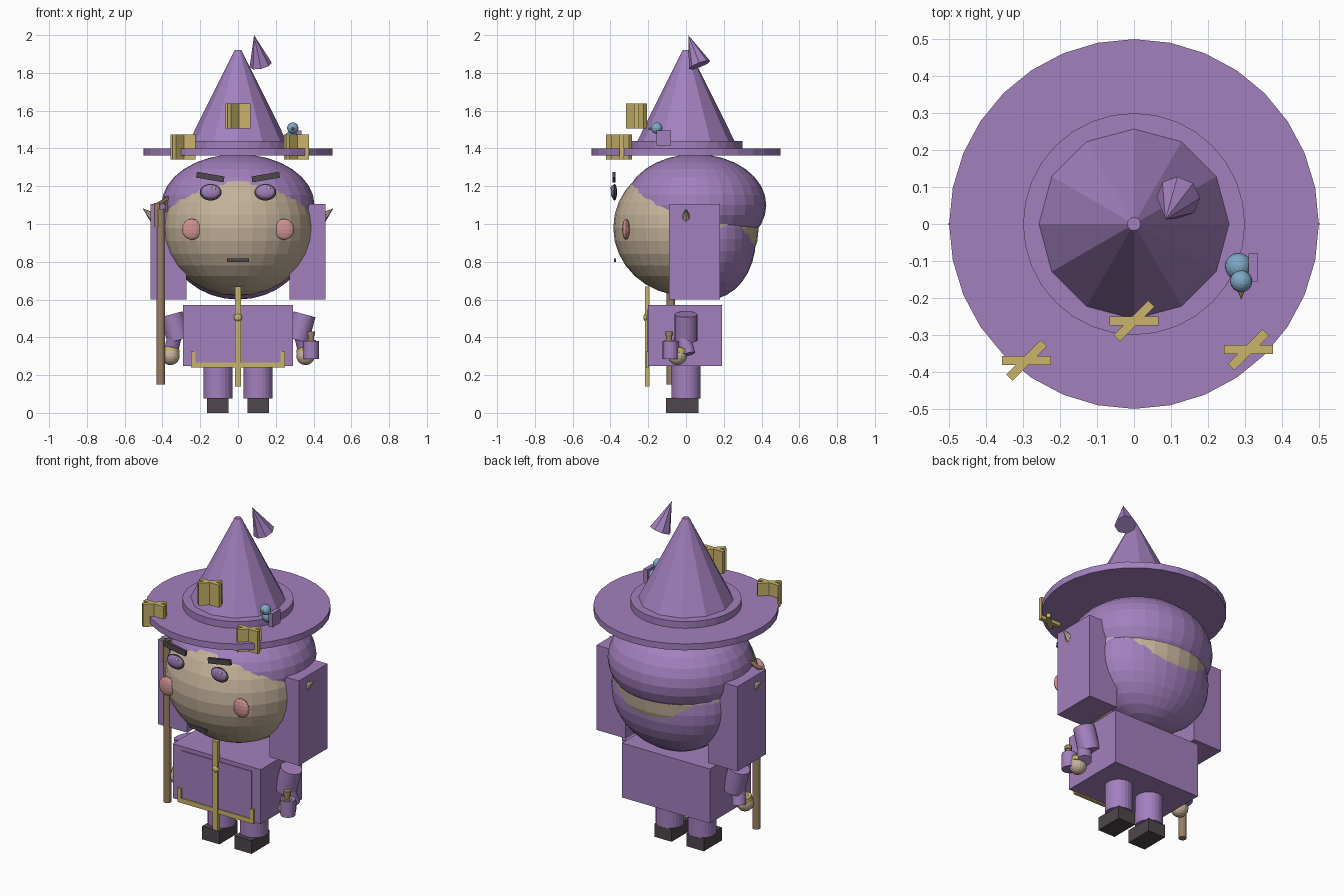
import bpy, math
from mathutils import Vector, Matrix

def material(name, r, g, b):
    m = bpy.data.materials.new(name)
    lin = [(c / 255 / 12.92) if c < 11 else ((c / 255 + 0.055) / 1.055) ** 2.4 for c in (r, g, b)]
    m.diffuse_color = (*lin, 1)
    return m

PURPLE = material("purple cloth", 163, 128, 190)
SKIN = material("skin", 196, 178, 154)
GOLD = material("gold", 202, 180, 106)
PINK = material("pink blush", 206, 146, 144)
DARK = material("dark grey", 78, 70, 76)
WOOD = material("brown wood", 156, 128, 100)
BLUE = material("blue feathers", 128, 168, 198)
WHITE = material("eye highlight", 215, 205, 220)

def finish(name, mat):
    o = bpy.context.object
    o.name = name
    o.data.materials.append(mat)
    return o

def box(name, mat, lo, hi, rot=(0, 0, 0)):
    c = [(a + b) / 2 for a, b in zip(lo, hi)]
    bpy.ops.mesh.primitive_cube_add(size=1, location=c, rotation=rot)
    o = finish(name, mat)
    o.scale = [b - a for a, b in zip(lo, hi)]
    return o

def ball(name, mat, c, r, seg=32, rings=16):
    bpy.ops.mesh.primitive_uv_sphere_add(segments=seg, ring_count=rings, radius=1, location=c)
    o = finish(name, mat)
    o.scale = r
    return o

def rod(name, mat, a, b, r1, r2=None, n=24):
    """Cylinder or cone between two points."""
    a, b = Vector(a), Vector(b)
    bpy.ops.mesh.primitive_cone_add(vertices=n, radius1=r1, radius2=r1 if r2 is None else r2,
                                    depth=(b - a).length, location=(a + b) / 2)
    o = finish(name, mat)
    o.rotation_euler = Vector((0, 0, 1)).rotation_difference(b - a).to_euler()
    return o

# Hat
rod("hat_brim", PURPLE, (0, 0, 1.362), (0, 0, 1.40), 0.5, n=32)
rod("hat_band", PURPLE, (0, 0, 1.395), (0, 0, 1.44), 0.30, n=32)
rod("hat_cone", PURPLE, (0, 0, 1.43), (0, 0, 1.92), 0.262, 0.018, n=12)
rod("hat_tip", PURPLE, (0.12, 0.072, 1.842), (0.085, 0.012, 2.0), 0.06, 0, n=8)

# Crossed gold ornaments on the hat
for i, (x, y, z) in enumerate([(0, -0.262, 1.572), (-0.291, -0.369, 1.408), (0.31, -0.34, 1.408)]):
    for j, ang in enumerate((0, math.pi / 4)):
        box(f"hat_ornament_{i}_{j}", GOLD, (x - 0.066, y - 0.012, z - 0.067),
            (x + 0.066, y + 0.012, z + 0.067), (0, 0, ang))

# Small bird on the brim
ball("bird_body", BLUE, (0.283, -0.115, 1.455), (0.037, 0.037, 0.037), 16, 10)
ball("bird_head", BLUE, (0.29, -0.155, 1.508), (0.03, 0.03, 0.03), 16, 10)
rod("bird_beak", GOLD, (0.29, -0.18, 1.505), (0.29, -0.205, 1.503), 0.01, 0, n=8)
box("bird_wing", PURPLE, (0.31, -0.155, 1.415), (0.335, -0.08, 1.495))

# Head and hair
ball("head", SKIN, (0, 0, 0.98), (0.40, 0.385, 0.36))
ball("hair_cap", PURPLE, (0, 0.05, 1.10), (0.405, 0.375, 0.27))
ball("hair_back", PURPLE, (0, 0.12, 0.92), (0.37, 0.25, 0.32))

# Face and everything mirrored left and right
for s, side in ((-1, "left"), (1, "right")):
    box(f"side_hair_{side}", PURPLE, (s * 0.368 - 0.096, -0.09, 0.60), (s * 0.368 + 0.096, 0.18, 1.105))
    rod(f"ear_{side}", SKIN, (s * 0.43, 0, 1.02), (s * 0.505, 0, 1.083), 0.035, 0, n=8)
    ball(f"eye_{side}", DARK, (s * 0.145, -0.379, 1.168), (0.058, 0.014, 0.044), 16, 10)
    ball(f"iris_{side}", PURPLE, (s * 0.145, -0.384, 1.171), (0.051, 0.014, 0.036), 16, 10)
    ball(f"eye_highlight_{side}", WHITE, (s * 0.145 + 0.017, -0.394, 1.19), (0.011, 0.005, 0.011), 8, 6)
    box(f"eyebrow_{side}", DARK, (s * 0.147 - 0.074, -0.39, 1.233), (s * 0.147 + 0.074, -0.374, 1.264),
        (0, -s * 0.17, 0))
    ball(f"cheek_{side}", PINK, (s * 0.245, -0.318, 0.972), (0.052, 0.02, 0.056), 12, 8)
    # Arm
    rod(f"upper_arm_{side}", PURPLE, (s * 0.352, 0, 0.522), (s * 0.315, 0, 0.385), 0.06)
    rod(f"forearm_{side}", PURPLE, (s * 0.335, -0.015, 0.41), (s * 0.358, 0.012, 0.31), 0.038)
    rod(f"cuff_{side}", GOLD, (s * 0.354, -0.035, 0.34), (s * 0.358, -0.04, 0.315), 0.046)
    ball(f"hand_{side}", SKIN, (s * 0.358, -0.045, 0.302), (0.049, 0.049, 0.049), 16, 10)
    # Leg
    rod(f"leg_{side}", PURPLE, (s * 0.106, 0, 0.075), (s * 0.106, 0, 0.27), 0.077)
    box(f"shoe_{side}", DARK, (s * 0.106 - 0.057, -0.105, 0), (s * 0.106 + 0.057, 0.065, 0.078))
    # Trim ends
    box(f"belt_end_{side}", GOLD, (s * 0.238 - 0.012, -0.212, 0.245), (s * 0.238 + 0.012, -0.195, 0.325))
box("mouth", DARK, (-0.057, -0.382, 0.80), (0.057, -0.37, 0.817))

# Robe body and gold trim
box("robe", PURPLE, (-0.29, -0.20, 0.248), (0.29, 0.19, 0.572))
box("robe_front_panel", PURPLE, (-0.232, -0.206, 0.255), (0.232, -0.198, 0.548))
box("belt", GOLD, (-0.25, -0.212, 0.24), (0.25, -0.195, 0.268))
box("front_strap", GOLD, (-0.017, -0.217, 0.14), (0.017, -0.193, 0.67))
ball("strap_knob", GOLD, (0, -0.21, 0.505), (0.022, 0.016, 0.022), 12, 8)

# Staff with hooked top
rod("staff", WOOD, (-0.409, -0.08, 0.15), (-0.409, -0.08, 1.08), 0.022, n=12)
rod("staff_hook_outer", WOOD, (-0.427, -0.08, 0.985), (-0.427, -0.08, 1.112), 0.018, n=12)
rod("staff_hook_top", WOOD, (-0.427, -0.08, 1.10), (-0.376, -0.085, 1.13), 0.012, n=8)
rod("staff_hook_tip", WOOD, (-0.376, -0.085, 1.145), (-0.376, -0.085, 1.06), 0.012, n=8)

# Bottle held in the right hand
rod("bottle", PURPLE, (0.387, -0.082, 0.285), (0.387, -0.082, 0.38), 0.042, n=16)
rod("bottle_neck", WOOD, (0.387, -0.09, 0.375), (0.387, -0.09, 0.415), 0.016, n=12)
rod("bottle_stopper", GOLD, (0.387, -0.09, 0.37), (0.387, -0.09, 0.385), 0.026, n=12)
rod("bottle_cork", WOOD, (0.387, -0.09, 0.41), (0.387, -0.09, 0.432), 0.021, n=12)
